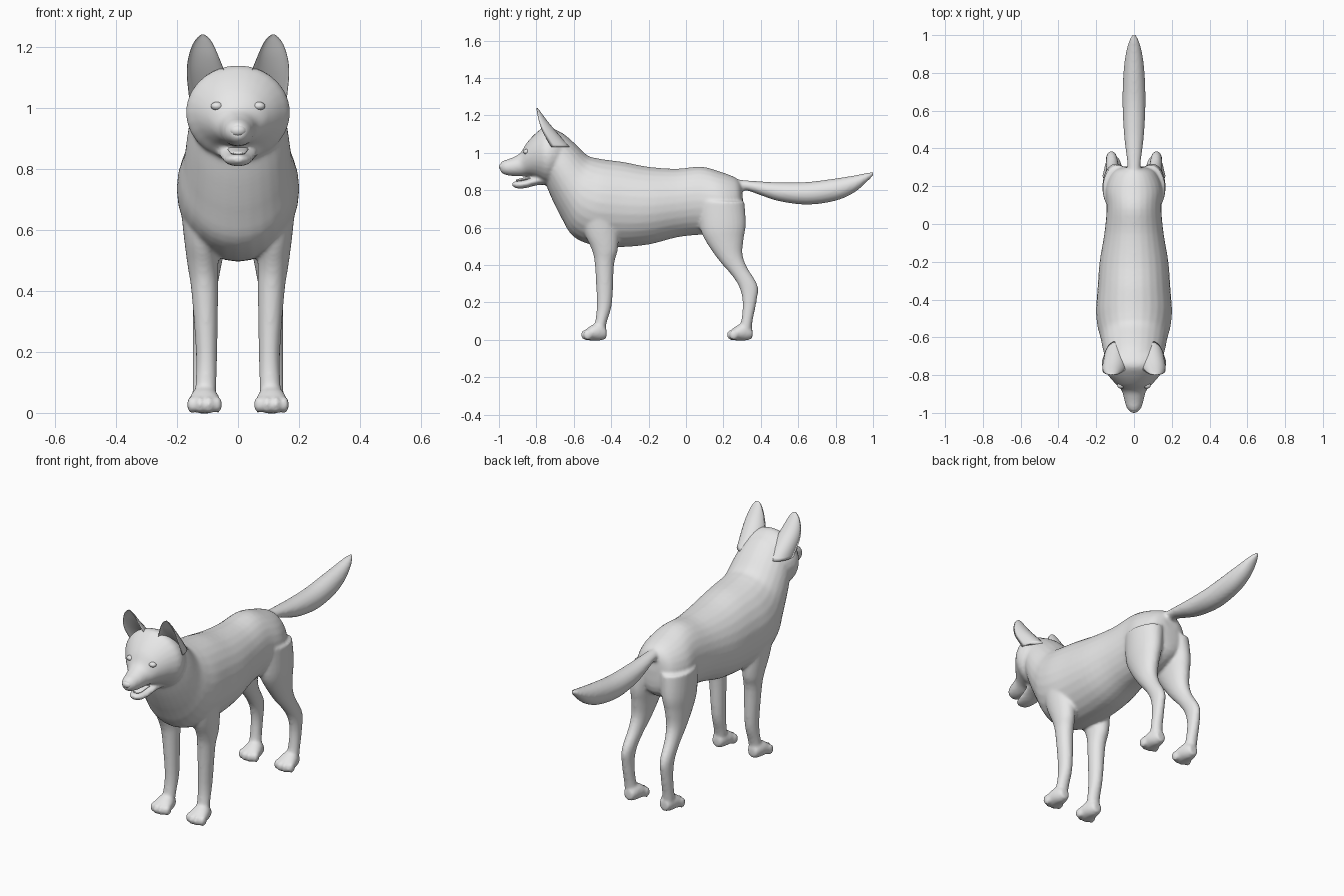
import bpy, bmesh, math
from mathutils import Vector, Matrix

grey = bpy.data.materials.new("light grey")
grey.diffuse_color = (0.8, 0.8, 0.8, 1)


def finish(bm, name):
    bmesh.ops.recalc_face_normals(bm, faces=bm.faces)
    me = bpy.data.meshes.new(name)
    bm.to_mesh(me)
    bm.free()
    me.materials.append(grey)
    for p in me.polygons:
        p.use_smooth = True
    ob = bpy.data.objects.new(name, me)
    bpy.context.collection.objects.link(ob)
    return ob


def spline(rows, steps):
    """Smooth curve through rows of numbers."""
    out = []
    for i in range(len(rows) - 1):
        a, b, c, d = (rows[max(i - 1, 0)], rows[i], rows[i + 1], rows[min(i + 2, len(rows) - 1)])
        for s in range(steps):
            t = s / steps
            out.append([0.5 * (2 * q + (r - p) * t + (2 * p - 5 * q + 4 * r - u) * t * t
                               + (3 * q - p - 3 * r + u) * t ** 3) for p, q, r, u in zip(a, b, c, d)])
    return out + [list(rows[-1])]


def skin(bm, loops):
    rings = [[bm.verts.new(p) for p in lp] for lp in loops]
    n = len(rings[0])
    for a, b in zip(rings, rings[1:]):
        for k in range(n):
            bm.faces.new((a[k], a[(k + 1) % n], b[(k + 1) % n], b[k]))
    bm.faces.new(rings[0])
    bm.faces.new(rings[-1][::-1])


def loft(bm, rows, side=1, dy=0, steps=4, n=28):
    """Each row: upper/front y,z, lower/back y,z, half width, x centre."""
    loops = []
    for ya, za, yb, zb, hw, xc in spline([tuple(r) + (0,) * (6 - len(r)) for r in rows], steps):
        loop = []
        for k in range(n):
            a = 2 * math.pi * k / n
            c, s = math.cos(a), math.sin(a)
            loop.append((side * xc + hw * s, dy + (ya + yb) / 2 + (ya - yb) / 2 * c,
                         (za + zb) / 2 + (za - zb) / 2 * c))
        loops.append(loop)
    skin(bm, loops)


def ball(bm, loc, size):
    bmesh.ops.create_uvsphere(bm, u_segments=20, v_segments=12, radius=1,
                              matrix=Matrix.Translation(loc) @ Matrix.Diagonal((*size, 1)))


torso = [
    (.295, .84, .305, .74, .045), (.26, .87, .295, .62, .11), (.18, .90, .20, .56, .15),
    (.08, .926, .08, .562, .145), (-.05, .915, -.05, .548, .157), (-.2, .925, -.2, .51, .182),
    (-.33, .95, -.36, .496, .193), (-.42, .962, -.50, .507, .201), (-.48, .972, -.605, .555, .193),
    (-.53, .988, -.665, .65, .178), (-.60, 1.055, -.715, .75, .166), (-.66, 1.105, -.745, .82, .153),
    (-.72, 1.13, -.76, .85, .14)]
skull = [
    (-.62, 1.065, -.66, .88, .12), (-.69, 1.12, -.70, .85, .16), (-.75, 1.14, -.745, .83, .17),
    (-.80, 1.108, -.80, .862, .138), (-.85, 1.055, -.845, .876, .097), (-.885, 1.0, -.88, .874, .065),
    (-.93, .974, -.93, .876, .052), (-.97, .96, -.97, .884, .04), (-.992, .948, -.992, .898, .024)]
jaw = [
    (-.74, .89, -.74, .83, .08), (-.80, .876, -.80, .826, .064), (-.86, .857, -.86, .811, .051),
    (-.905, .849, -.905, .81, .038), (-.928, .845, -.928, .822, .018)]
tail = [
    (.25, .86, .25, .80, .03), (.33, .852, .33, .797, .036), (.4, .847, .4, .773, .045),
    (.5, .842, .5, .741, .055), (.65, .844, .65, .723, .061), (.8, .863, .8, .744, .056),
    (.9, .879, .9, .788, .044), (.97, .893, .97, .848, .026), (1.004, .9, 1.004, .882, .008)]
front_leg = [
    (-.57, .74, -.37, .74, .07, .125), (-.545, .58, -.36, .58, .06, .118),
    (-.503, .48, -.365, .48, .05, .115), (-.487, .4, -.385, .4, .044, .109),
    (-.477, .2, -.395, .2, .035, .103), (-.485, .1, -.422, .1, .034, .105),
    (-.50, .06, -.435, .035, .036, .108)]
hind_leg = [
    (.06, .74, .312, .74, .08, .085), (.075, .6, .32, .62, .07, .097), (.11, .52, .308, .54, .058, .103),
    (.18, .42, .302, .46, .045, .108), (.245, .345, .325, .39, .036, .113),
    (.285, .28, .383, .29, .031, .118), (.303, .2, .376, .2, .029, .12),
    (.295, .1, .356, .1, .031, .118), (.278, .06, .35, .035, .035, .114)]
paw = [
    (-.425, .06, -.425, .008, .026, .11), (-.455, .09, -.455, -.003, .04, .11),
    (-.495, .083, -.495, -.003, .05, .11), (-.53, .06, -.53, -.002, .05, .11),
    (-.548, .04, -.548, .005, .038, .11)]

# Coat: trunk, head, jaw, tail and legs fused into one smooth skin
bm = bmesh.new()
for part in (torso, skull, jaw, tail):
    loft(bm, part)
for side in (1, -1):
    loft(bm, front_leg, side)
    loft(bm, hind_leg, side)
    for dy in (0, .78):
        loft(bm, paw, side, dy)
        for k, off in enumerate((-.042, -.015, .015, .042)):
            reach = -.538 if k in (1, 2) else -.525
            ball(bm, (side * .11 + off, reach + dy, .027), (.016, .024, .028))
body = finish(bm, "body")
rm = body.modifiers.new("fuse", 'REMESH')
rm.mode = 'VOXEL'
rm.voxel_size = .008
rm.use_smooth_shade = True
sm = body.modifiers.new("soften", 'SMOOTH')
sm.factor = .5
sm.iterations = 6

# Ears: cupped shells, open to the front
# Each row: inner x, outer x, front y, depth, z
ear = [(.03, .160, -.72, .10, 1.03), (.042, .168, -.765, .075, 1.11), (.062, .163, -.785, .048, 1.165),
       (.082, .148, -.795, .024, 1.21), (.098, .132, -.799, .012, 1.232), (.112, .120, -.80, .005, 1.241)]
for side, label in ((1, "left_ear"), (-1, "right_ear")):
    bm = bmesh.new()
    loops = []
    for xi, xo, yf, d, z in spline(ear, 4):
        loop = []
        for k in range(24):
            a = 2 * math.pi * k / 24
            s = math.sin(a)
            y = yf + d * (s if s >= 0 else -.55 * s)
            loop.append((side * ((xi + xo) / 2 + (xo - xi) / 2 * math.cos(a)), y, z))
        loops.append(loop)
    skin(bm, loops)
    finish(bm, label)

# Eyes
for side, label in ((1, "left_eye"), (-1, "right_eye")):
    bm = bmesh.new()
    ball(bm, (side * .069, -.853, 1.006), (.02, .018, .014))
    finish(bm, label)

# Nose
bm = bmesh.new()
ball(bm, (0, -.976, .926), (.029, .024, .021))
finish(bm, "nose")

# Tongue
bm = bmesh.new()
loft(bm, [(-.78, .878, -.78, .862, .04), (-.84, .873, -.84, .855, .033),
          (-.89, .862, -.89, .846, .026), (-.908, .856, -.908, .848, .012)])
finish(bm, "tongue")
